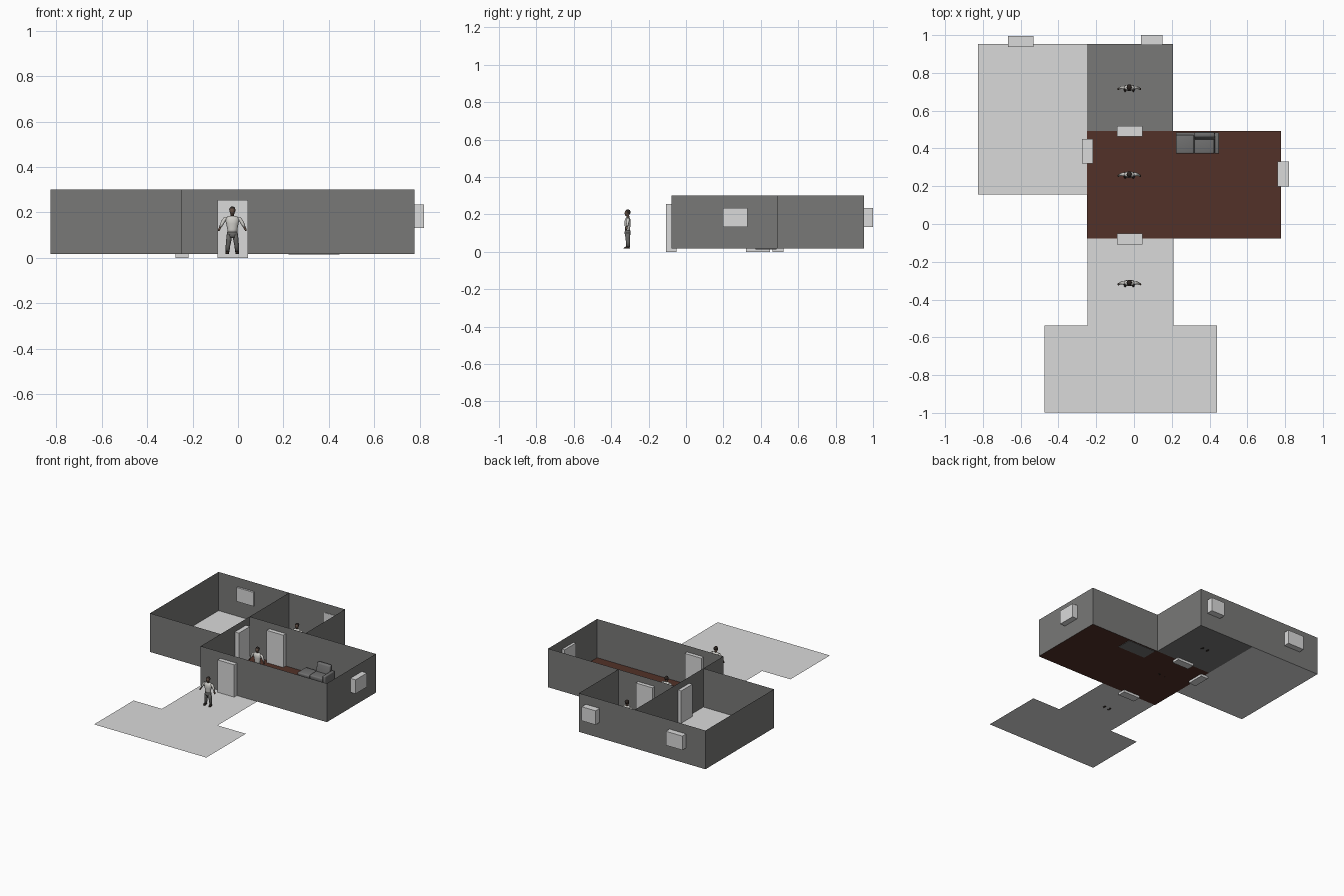
import bpy, bmesh, math
from mathutils import Vector

Z0, Z1 = 0.017, 0.302   # floor level and wall top


def mat(name, c):
    m = bpy.data.materials.new(name)
    m.diffuse_color = (*c, 1)
    return m


LIGHT = mat("light grey", (0.70, 0.70, 0.70))
WALL = mat("wall grey", (0.19, 0.19, 0.185))
BROWN = mat("brown floor", (0.085, 0.031, 0.021))
SOFA = mat("sofa grey", (0.16, 0.16, 0.16))
SHIRT = mat("shirt white", (0.62, 0.61, 0.58))
TROUSER = mat("trouser grey", (0.13, 0.13, 0.125))
SKIN = mat("skin", (0.12, 0.075, 0.055))
DARK = mat("hair and shoe dark", (0.025, 0.018, 0.015))


def add(name, bm, m, smooth=False):
    me = bpy.data.meshes.new(name)
    bm.to_mesh(me)
    bm.free()
    me.materials.append(m)
    for p in me.polygons:
        p.use_smooth = smooth
    ob = bpy.data.objects.new(name, me)
    bpy.context.collection.objects.link(ob)
    return ob


def sheet(name, pts, m):
    bm = bmesh.new()
    bm.faces.new([bm.verts.new(p) for p in pts])
    return add(name, bm, m)


def floor(name, pts, m):
    return sheet(name, [(x, y, Z0) for x, y in pts], m)


def wall(name, a, b):
    return sheet(name, [(*a, Z0), (*b, Z0), (*b, Z1), (*a, Z1)], WALL)


def box(name, x0, x1, y0, y1, z0, z1, m, bevel=0.0, lean=0.0):
    bm = bmesh.new()
    bmesh.ops.create_cube(bm, size=1)
    for v in bm.verts:
        t = v.co.z + 0.5
        v.co = Vector(((x0 + x1) / 2 + v.co.x * (x1 - x0),
                       (y0 + y1) / 2 + v.co.y * (y1 - y0) + lean * t,
                       z0 + t * (z1 - z0)))
    if bevel:
        bmesh.ops.bevel(bm, geom=bm.edges[:], offset=bevel, segments=3,
                        profile=0.5, affect='EDGES')
    return add(name, bm, m, bool(bevel))


# Floors and the paved approach
floor("entrance_path", [(-0.475, -0.997), (0.44, -0.997), (0.44, -0.537), (0.21, -0.537),
                        (0.21, -0.077), (-0.245, -0.077), (-0.245, -0.537),
                        (-0.475, -0.537)], LIGHT)
floor("main_room_floor", [(-0.25, -0.077), (0.778, -0.077), (0.778, 0.493), (-0.25, 0.493)], BROWN)
floor("back_room_floor", [(-0.25, 0.493), (0.206, 0.493), (0.206, 0.952), (-0.25, 0.952)], WALL)
floor("left_room_floor", [(-0.825, 0.155), (-0.25, 0.155), (-0.25, 0.952), (-0.825, 0.952)], LIGHT)

# Thin walls
wall("front_wall", (-0.25, -0.077), (0.778, -0.077))
wall("right_wall", (0.778, -0.077), (0.778, 0.493))
wall("middle_wall", (0.778, 0.493), (-0.25, 0.493))
wall("dividing_wall", (-0.25, 0.952), (-0.25, -0.077))
wall("back_room_right_wall", (0.206, 0.493), (0.206, 0.952))
wall("back_wall", (0.206, 0.952), (-0.825, 0.952))
wall("left_wall", (-0.825, 0.952), (-0.825, 0.155))
wall("left_room_front_wall", (-0.825, 0.155), (-0.25, 0.155))

# Doors and windows
box("front_door", -0.09, 0.045, -0.108, -0.05, 0.0, 0.255, LIGHT)
box("middle_door", -0.09, 0.045, 0.463, 0.52, 0.0, 0.255, LIGHT)
box("left_room_door", -0.276, -0.217, 0.32, 0.45, 0.0, 0.255, LIGHT)
box("right_window", 0.759, 0.82, 0.198, 0.33, 0.132, 0.235, LIGHT)
box("left_room_window", -0.667, -0.532, 0.938, 0.995, 0.132, 0.235, LIGHT)
box("back_room_window", 0.037, 0.15, 0.948, 1.0, 0.132, 0.235, LIGHT)

# Sofa: long seat, reclined back, arm
box("sofa_base", 0.222, 0.448, 0.372, 0.485, 0.014, 0.042, SOFA)
box("sofa_left_cushion", 0.222, 0.318, 0.372, 0.472, 0.042, 0.066, SOFA, 0.008)
box("sofa_right_cushion", 0.32, 0.425, 0.372, 0.46, 0.042, 0.072, SOFA, 0.008)
box("sofa_back", 0.32, 0.428, 0.44, 0.468, 0.042, 0.132, SOFA, 0.009, 0.02)
box("sofa_arm", 0.427, 0.45, 0.372, 0.485, 0.03, 0.092, SOFA, 0.006)


def loft(bm, rings, n=10):
    """Skin a stack of level ellipses (x, y, z, rx, ry)."""
    loops = []
    for x, y, z, rx, ry in rings:
        loops.append([bm.verts.new((x + rx * math.cos(2 * math.pi * i / n),
                                    y + ry * math.sin(2 * math.pi * i / n), z))
                      for i in range(n)])
    for a, b in zip(loops, loops[1:]):
        for i in range(n):
            j = (i + 1) % n
            bm.faces.new((a[i], a[j], b[j], b[i]))
    bm.faces.new(loops[0][::-1])
    bm.faces.new(loops[-1])


TORSO = [(0, 0, .110, .022, .015), (0, 0, .125, .022, .014), (0, -.001, .150, .027, .017),
         (0, 0, .170, .032, .016), (0, .001, .180, .027, .012), (0, .001, .185, .010, .009)]
HIPS = [(0, 0, .088, .018, .014), (0, 0, .098, .025, .017), (0, 0, .113, .023, .016)]
HEAD = [(0, .001, .182, .008, .008), (0, .001, .191, .008, .008), (0, -.003, .194, .009, .011),
        (0, -.002, .205, .0125, .015), (0, 0, .216, .0125, .015), (0, .001, .222, .007, .009)]
HAIR = [(0, .004, .204, .0128, .0115), (0, .002, .213, .0138, .0155),
        (0, .001, .221, .011, .013), (0, .001, .226, .005, .006)]
LEG = [(.021, .002, .026, .0085, .010), (.019, .002, .055, .010, .012),
       (.016, 0, .075, .0115, .013), (.013, 0, .102, .012, .015)]
SHOE = [(.022, -.005, .017, .008, .018), (.022, -.004, .023, .008, .016),
        (.021, .002, .030, .007, .009)]
ARM = [(.052, -.004, .136, .006, .006), (.045, -.001, .151, .0085, .007),
       (.036, .001, .167, .010, .009), (.027, .001, .179, .009, .009)]
HAND = [(.060, -.008, .118, .003, .004), (.058, -.007, .125, .0055, .006),
        (.052, -.004, .137, .005, .005)]
PARTS = [("shirt", SHIRT, [TORSO], [ARM]), ("trousers", TROUSER, [HIPS], [LEG]),
         ("head_and_hands", SKIN, [HEAD], [HAND]), ("hair", DARK, [HAIR], []),
         ("shoes", DARK, [], [SHOE])]

# Three standing figures sharing the same meshes
for name, m, single, paired in PARTS:
    bm = bmesh.new()
    for r in single:
        loft(bm, r)
    for r in paired:
        for s in (1, -1):
            loft(bm, [(s * x, y, z, rx, ry) for x, y, z, rx, ry in r])
    bmesh.ops.recalc_face_normals(bm, faces=bm.faces[:])
    first = add("outside_figure_" + name, bm, m, True)
    first.location = (-0.025, -0.312, 0)
    for place, y in (("main_room", 0.262), ("back_room", 0.722)):
        ob = bpy.data.objects.new(place + "_figure_" + name, first.data)
        ob.location = (-0.025, y, 0)
        bpy.context.collection.objects.link(ob)
